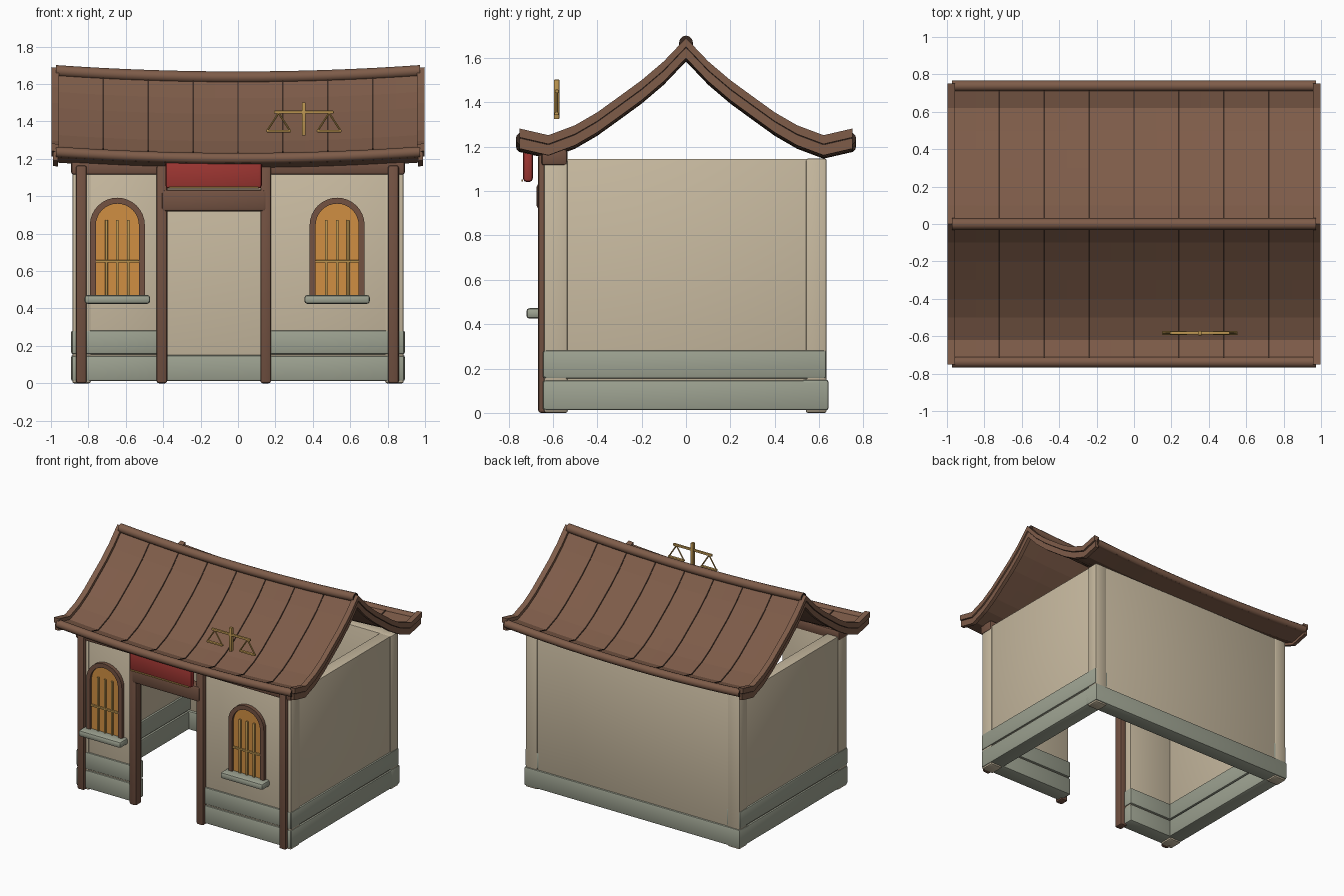
import bpy, bmesh, math
from mathutils import Vector, Matrix

cube = bpy.data.objects.get("Cube")
if cube:
    bpy.data.objects.remove(cube, do_unlink=True)


def material(name, r, g, b):
    lin = [((c / 255 + 0.055) / 1.055) ** 2.4 for c in (r, g, b)] + [1]
    m = bpy.data.materials.new(name)
    m.use_nodes = True
    m.diffuse_color = lin
    m.node_tree.nodes["Principled BSDF"].inputs["Base Color"].default_value = lin
    return m


ROOF = material("roof brown", 126, 92, 73)
WOOD = material("timber brown", 115, 82, 66)
DARK = material("dark seam brown", 58, 42, 34)
WALL = material("plaster beige", 200, 186, 160)
STONE = material("grey green stone", 157, 162, 145)
RED = material("sign red", 158, 54, 50)
PANE = material("warm window orange", 208, 143, 66)
GOLD = material("brass", 186, 148, 80)


def finish(name, bm, *mats, smooth=False):
    bmesh.ops.recalc_face_normals(bm, faces=bm.faces)
    me = bpy.data.meshes.new(name)
    bm.to_mesh(me)
    bm.free()
    ob = bpy.data.objects.new(name, me)
    bpy.context.collection.objects.link(ob)
    for m in mats:
        me.materials.append(m)
    if smooth:
        bpy.ops.object.select_all(action='DESELECT')
        ob.select_set(True)
        bpy.context.view_layer.objects.active = ob
        bpy.ops.object.shade_smooth_by_angle(angle=math.radians(40))
    return ob


def box(name, x, y, z, mat, bevel=0.01):
    """Bevelled box from (min, max) pairs."""
    bm = bmesh.new()
    bmesh.ops.create_cube(bm, size=1)
    for v in bm.verts:
        v.co = [(a + b) / 2 + c * (b - a) for (a, b), c in zip((x, y, z), v.co)]
    if bevel:
        bmesh.ops.bevel(bm, geom=bm.edges[:], offset=bevel, segments=2,
                        profile=0.5, affect='EDGES')
    return finish(name, bm, mat, smooth=True)


def rod(name, a, b, r, mat):
    a, b = Vector(a), Vector(b)
    rot = (b - a).to_track_quat('Z', 'Y').to_matrix().to_4x4()
    bm = bmesh.new()
    bmesh.ops.create_cone(bm, cap_ends=True, segments=8, radius1=r, radius2=r,
                          depth=(b - a).length,
                          matrix=Matrix.Translation((a + b) / 2) @ rot)
    return finish(name, bm, mat, smooth=True)


def loft(name, rings, *mats, smooth=False):
    """Closed skin through equal rings; a second material goes on the two ends."""
    bm = bmesh.new()
    rows = [[bm.verts.new(p) for p in ring] for ring in rings]
    n = len(rows[0])
    for r, s in zip(rows, rows[1:]):
        for i in range(n):
            bm.faces.new((r[i], r[(i + 1) % n], s[(i + 1) % n], s[i]))
    for end in (rows[0], rows[-1]):
        bm.faces.new(end).material_index = len(mats) - 1
    return finish(name, bm, *mats, smooth=smooth)


# Roof: a curved slope that also sags towards the middle
HALF = [(0, 1.645), (.1, 1.54), (.2, 1.455), (.3, 1.382), (.4, 1.31),
        (.5, 1.252), (.62, 1.207), (.75, 1.237)]
PROFILE = [(-y, z) for y, z in HALF[:0:-1]] + HALF


def sag(x):
    return 0.036 * (x * x - 1)


def roof_strip(name, x0, x1, lo, hi, mat, steps=1):
    rings = []
    for i in range(steps + 1):
        x = x0 + (x1 - x0) * i / steps
        rings.append([(x, y, z + hi + sag(x)) for y, z in PROFILE] +
                     [(x, y, z + lo + sag(x)) for y, z in reversed(PROFILE)])
    return loft(name, rings, mat)


def roof_log(name, y, z, r, half):
    rings = []
    for i in range(17):
        x = half * (i / 8 - 1)
        rings.append([(x, y + r * math.cos(t * math.tau / 12),
                       z + sag(x) + r * math.sin(t * math.tau / 12))
                      for t in range(12)])
    return loft(name, rings, ROOF, DARK, smooth=True)


roof_strip("roof_sheet", -.965, .965, -.025, .02, ROOF, 16)
for i in range(9):
    x = -.962 + i * .2405
    roof_strip(f"roof_seam_{i}", x - .004, x + .004, 0, .024, DARK)
for side, tag in ((-1, "right"), (1, "left")):
    roof_strip(f"gable_rail_upper_{tag}", side * .958, side * .998, .005, .045, ROOF)
    roof_strip(f"gable_rail_lower_{tag}", side * .962, side * .99, -.045, 0, ROOF)
    roof_strip(f"gable_rail_seam_{tag}", side * .96, side * .985, -.002, .008, DARK)
roof_log("ridge_log", 0, 1.672, .031, .972)
roof_log("front_eave_log", -.738, 1.238, .029, .972)
roof_log("back_eave_log", .738, 1.238, .029, .972)

# Plaster walls and corner columns
FRONT_RUNS = {"right": (-.88, -.42), "left": (.16, .88)}
for side, tag in ((-1, "right"), (1, "left")):
    xs = sorted((side * .79, side * .88))
    box(f"side_wall_{tag}", xs, (-.6, .6), (.03, 1.145), WALL, .004)
    xs = sorted((side * .787, side * .886))
    box(f"front_corner_{tag}", xs, (-.64, -.533), (.0, 1.145), WALL)
    box(f"back_corner_{tag}", xs, (.54, .634), (.0, 1.147), WALL)
    box(f"front_wall_{tag}", FRONT_RUNS[tag], (-.634, -.54), (.03, 1.14), WALL, .004)
box("back_wall", (-.86, .86), (.545, .63), (.03, 1.145), WALL, .004)

# Stone footing: two courses at front and sides, one at the back
for name, z in (("lower", (.012, .147)), ("upper", (.155, .282))):
    for side, tag in ((-1, "right"), (1, "left")):
        xs = sorted((side * .775, side * .892))
        box(f"side_stone_{name}_{tag}", xs, (-.64, .632), z, STONE)
        a, b = FRONT_RUNS[tag]
        box(f"front_stone_{name}_{tag}", (a - .008, b + .008), (-.645, -.525), z, STONE)
box("back_stone", (-.892, .892), (.525, .642), (.012, .15), STONE)

# Timber frame
for i, x in enumerate((-.838, -.407, .148, .831)):
    box(f"front_post_{i}", (x - .029, x + .029), (-.667, -.595), (0, 1.165), WOOD, .013)
box("front_beam", (-.892, .892), (-.652, -.535), (1.115, 1.19), WOOD, .014)
box("door_lintel", (-.41, .152), (-.674, -.59), (.918, 1.035), WOOD, .018)

# Hanging sign with brass trim
box("sign_board", (-.388, .127), (-.735, -.69), (1.04, 1.2), RED, .018)
box("sign_trim", (-.37, .11), (-.742, -.734), (1.044, 1.052), GOLD, 0)


# Arched windows
def arch(cx, r, spring, bottom):
    pts = [(cx + r, bottom)]
    pts += [(cx + r * math.cos(math.pi * i / 16), spring + r * math.sin(math.pi * i / 16))
            for i in range(17)]
    return pts + [(cx - r, bottom)]


for tag, cx in (("right", -.645), ("left", .53)):
    outer, inner = arch(cx, .147, .845, .45), arch(cx, .115, .845, .45)
    loft(f"window_pane_{tag}", [[(x, y, z) for x, z in inner] for y in (-.645, -.6)], PANE)
    loft(f"window_frame_{tag}",
         [[(o[0], -.62, o[1]), (o[0], -.662, o[1]), (i[0], -.662, i[1]), (i[0], -.62, i[1])]
          for o, i in zip(outer, inner)], WOOD)
    for k in (-1, 0, 1):
        x = cx + k * .058
        box(f"window_bar_{tag}_{k + 1}", (x - .007, x + .007), (-.657, -.643),
            (.46, .873), GOLD, .002)
    box(f"window_crossbar_{tag}", (cx - .115, cx + .115), (-.66, -.645),
        (.645, .658), GOLD, .002)
    box(f"window_sill_{tag}", (cx - .175, cx + .175), (-.72, -.62), (.425, .472), STONE, .015)

# Balance scales floating in front of the roof
SX, SY = .352, -.583
box("scales_post", (SX - .01, SX + .01), (SY - .012, SY + .012), (1.325, 1.502), GOLD, .002)
box("scales_beam", (SX - .16, SX + .16), (SY - .008, SY + .008), (1.441, 1.457), GOLD, .003)
for side, tag in ((-1, "right"), (1, "left")):
    px = SX + side * .135
    for k in (-1, 1):
        rod(f"scales_cord_{tag}_{k + 1}", (px, SY, 1.445),
            (px + k * .06, SY, 1.352), .005, GOLD)
    box(f"scales_pan_{tag}", (px - .066, px + .066), (SY - .01, SY + .01),
        (1.342, 1.354), GOLD, .003)
